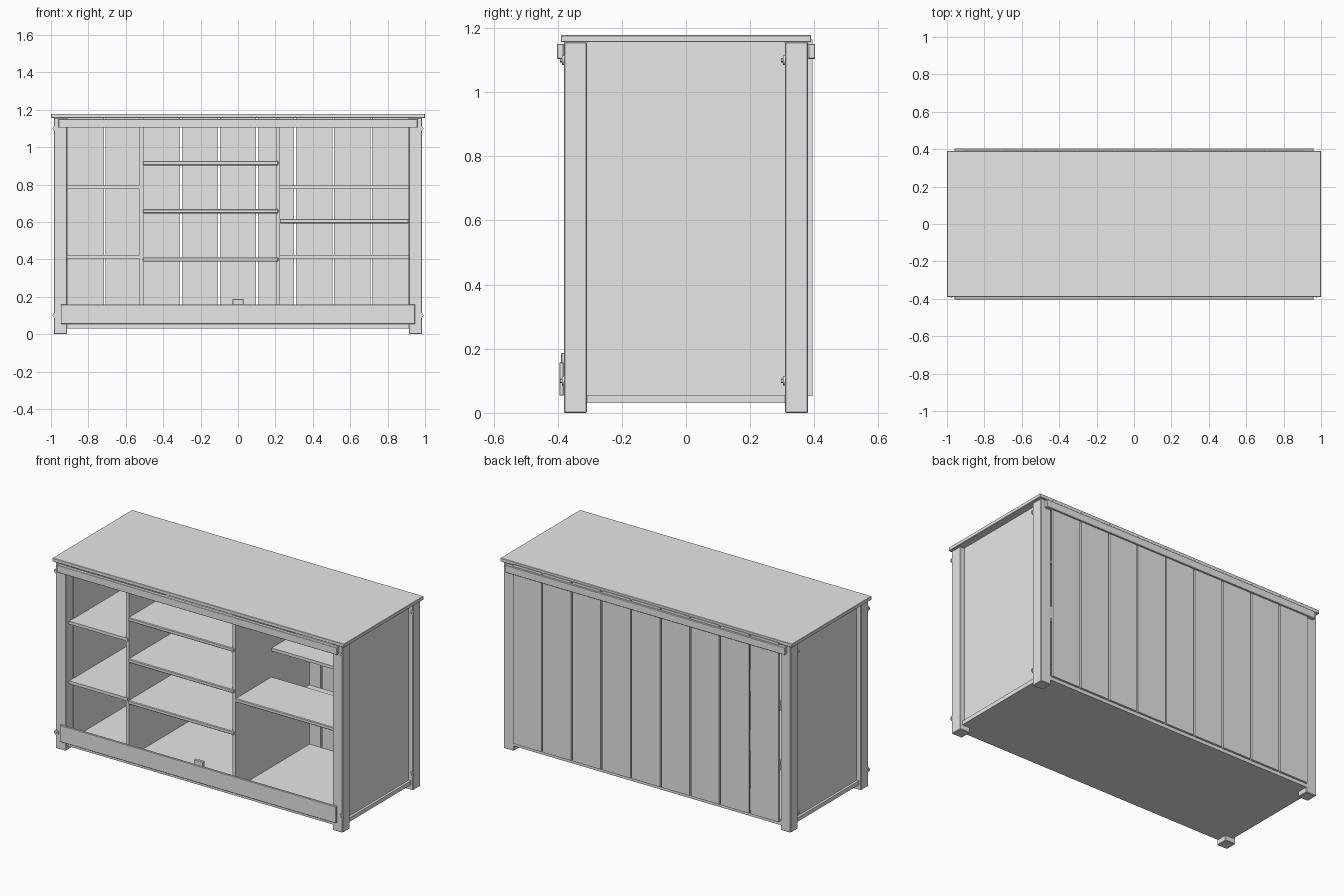
import bpy, bmesh, math

if "Cube" in bpy.data.objects:
    bpy.data.objects.remove(bpy.data.objects["Cube"])

grey = bpy.data.materials.new("light_grey")
grey.diffuse_color = (0.8, 0.8, 0.8, 1)
grey.use_nodes = True
grey.node_tree.nodes["Principled BSDF"].inputs["Base Color"].default_value = grey.diffuse_color


def box(name, x0, x1, y0, y1, z0, z1, bevel=0.0):
    me = bpy.data.meshes.new(name)
    bm = bmesh.new()
    bmesh.ops.create_cube(bm, size=1)
    for v in bm.verts:
        v.co = ((x0 + x1) / 2 + v.co.x * (x1 - x0),
                (y0 + y1) / 2 + v.co.y * (y1 - y0),
                (z0 + z1) / 2 + v.co.z * (z1 - z0))
    bm.to_mesh(me)
    bm.free()
    me.materials.append(grey)
    ob = bpy.data.objects.new(name, me)
    bpy.context.collection.objects.link(ob)
    if bevel:
        mod = ob.modifiers.new("soft_edge", 'BEVEL')
        mod.width = bevel
        mod.segments = 1
    return ob


def disc(name, x, y0, y1, z, r, sides):
    # cylinder lying along y
    bpy.ops.mesh.primitive_cylinder_add(
        vertices=sides, radius=r, depth=y1 - y0,
        location=(x, (y0 + y1) / 2, z), rotation=(math.pi / 2, 0, 0))
    ob = bpy.context.object
    ob.name = name
    ob.data.materials.append(grey)


# worktop and floor
box("top_board", -1, 1, -0.39, 0.39, 1.156, 1.178, 0.002)
box("floor_board", -0.97, 0.97, -0.375, 0.381, 0.031, 0.056)

for sx, side in ((-1, "left"), (1, "right")):
    # corner legs and recessed side panels
    for y0, y1, end in ((-0.381, -0.309, "front"), (0.309, 0.381, "back")):
        a, b = sorted((sx * 0.915, sx * 0.985))
        box(f"{end}_{side}_leg", a, b, y0, y1, 0, 1.156, 0.003)
        # bolt heads on the front face of each leg
        for z in (0.1, 1.1):
            disc(f"{end}_{side}_bolt_washer", sx * 0.976, y0 - 0.006, y0 + 0.002, z, 0.015, 16)
            disc(f"{end}_{side}_bolt_nub", sx * 0.976, y0 - 0.012, y0, z, 0.007, 6)
    a, b = sorted((sx * 0.912, sx * 0.955))
    box(f"{side}_side_panel", a, b, -0.309, 0.309, 0.056, 1.156)

# rails
box("front_top_rail", -0.96, 0.96, -0.403, -0.381, 1.104, 1.15, 0.002)
box("back_top_rail", -0.96, 0.96, 0.381, 0.403, 1.104, 1.15, 0.002)
box("front_bottom_rail", -0.947, 0.947, -0.395, -0.381, 0.054, 0.158, 0.002)
box("latch_tab", -0.03, 0.03, -0.389, -0.37, 0.13, 0.187, 0.002)

# nine back slats with narrow gaps
pitch = 0.2035
for i in range(9):
    c = (i - 4) * pitch
    box("back_slat", c - 0.097, c + 0.097, 0.381, 0.394, 0.052, 1.164)

# dividers
box("left_divider", -0.526, -0.505, -0.345, 0.379, 0.056, 1.156)
box("right_divider", 0.204, 0.224, -0.345, 0.379, 0.056, 1.156)

# shelves
for z in (0.405, 0.775):
    box("left_shelf", -0.914, -0.512, -0.35, 0.379, z, z + 0.019)
    box("right_back_shelf", 0.222, 0.913, 0.01, 0.379, z, z + 0.019)
for z in (0.388, 0.646, 0.903):
    box("middle_shelf", -0.508, 0.216, -0.352, 0.379, z, z + 0.023, 0.004)
box("right_front_shelf", 0.222, 0.913, -0.345, 0.01, 0.593, 0.616, 0.004)
